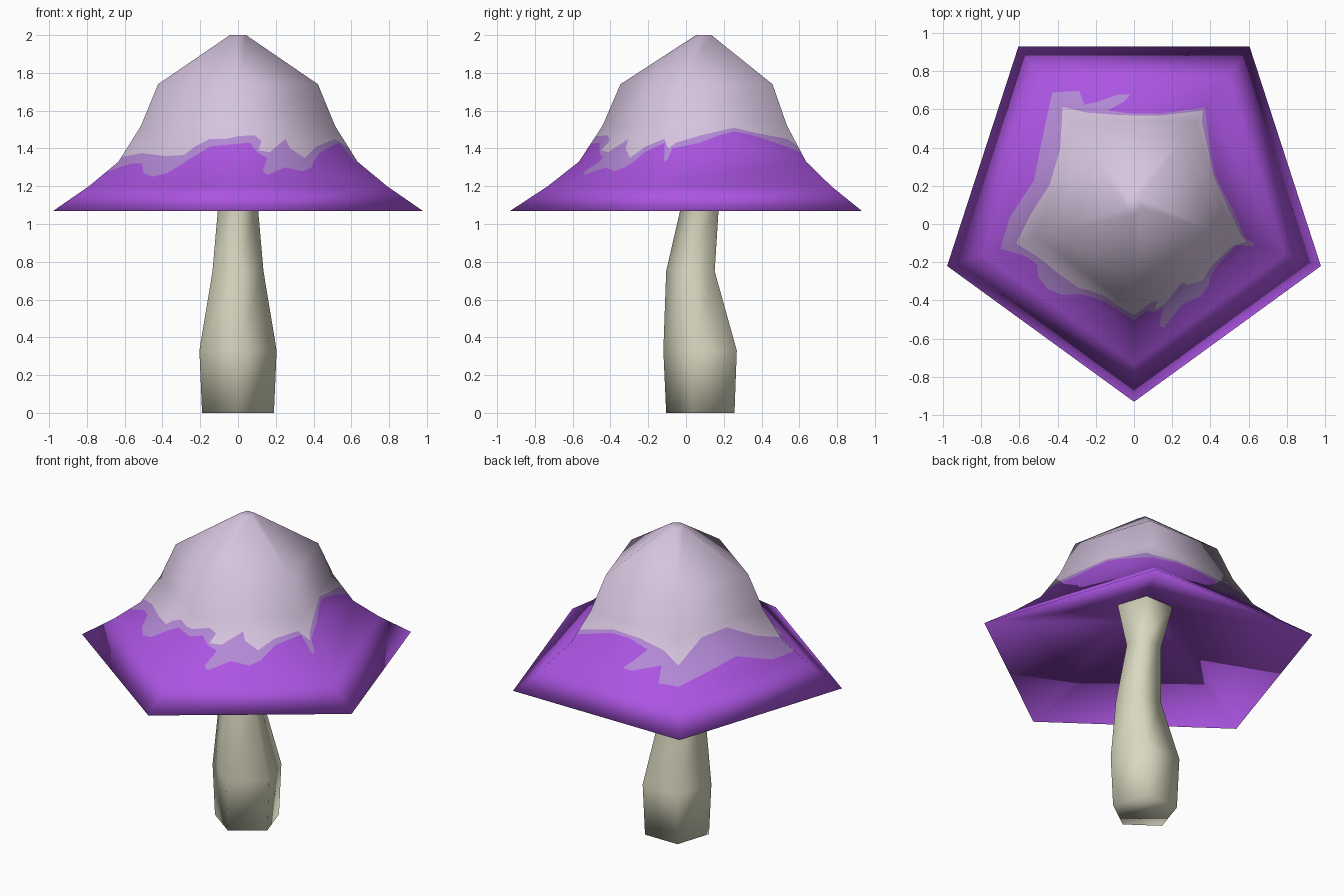
import bpy, bmesh, math
from mathutils import Vector
from mathutils.geometry import delaunay_2d_cdt

if "Cube" in bpy.data.objects:
    bpy.data.objects.remove(bpy.data.objects["Cube"])

SIDES = 5
CENTRE = 0.098


def material(name, colour):
    mat = bpy.data.materials.new(name)
    mat.use_nodes = True
    mat.diffuse_color = (*colour, 1)
    mat.node_tree.nodes["Principled BSDF"].inputs["Base Color"].default_value = (*colour, 1)
    return mat


purple = material("vivid purple", (0.41, 0.09, 0.76))
mauve = material("soft mauve", (0.45, 0.25, 0.67))
lilac = material("pale lilac", (0.67, 0.55, 0.73))
cream = material("cream stalk", (0.70, 0.69, 0.53))


def corner(k, radius, z, cy=CENTRE):
    """Corner k of a pentagon whose first corner points to the front."""
    a = math.tau * k / SIDES - math.pi / 2
    return Vector((radius * math.cos(a), cy + radius * math.sin(a), z))


def tube(rings):
    """Pentagonal tube through rings of (radius, z, centre y)."""
    bm = bmesh.new()
    loops = [[bm.verts.new(corner(k, *ring)) for k in range(SIDES)] for ring in rings]
    for low, high in zip(loops, loops[1:]):
        for k in range(SIDES):
            n = (k + 1) % SIDES
            bm.faces.new((low[k], low[n], high[n], high[k]))
    bm.faces.new(loops[-1])
    return bm, loops


def add_object(name, bm, materials):
    mesh = bpy.data.meshes.new(name)
    bm.to_mesh(mesh)
    bm.free()
    for mat in materials:
        mesh.materials.append(mat)
    mesh.shade_smooth()
    obj = bpy.data.objects.new(name, mesh)
    bpy.context.collection.objects.link(obj)
    return mesh


# Stalk: bent tube that flares into the cap
bm, loops = tube([(0.2, 0, 0.095), (0.215, 0.33, 0.095), (0.142, 0.75, 0.037),
                  (0.108, 1.12, 0.088), (0.175, 1.385, CENTRE)])
bm.faces.new(reversed(loops[0]))
add_object("stalk", bm, [cream])

# Cap profile from rim to tip, with the underside ring kept apart
profile = [(1.028, 1.07), (0.83, 1.2), (0.665, 1.33), (0.54, 1.52), (0.445, 1.74), (0.045, 2.0)]
under = (0.17, 1.38)
coarse, loops = tube([under] + profile)
coarse.normal_update()
normals = [[v.normal.copy() for v in loop] for loop in loops]
coarse.free()

# Edges of the dripping paint: (side number round the cap, height)
mauve_edge = [(0, 1.425), (.11, 1.43), (.17, 1.38), (.25, 1.35), (.19, 1.28), (.22, 1.26),
              (.37, 1.3), (.5, 1.28), (.58, 1.3), (.72, 1.38), (.94, 1.43), (.98, 1.33),
              (1.01, 1.34), (1.03, 1.4), (1.24, 1.43), (1.4, 1.47), (1.53, 1.49), (1.65, 1.475),
              (1.8, 1.44), (2, 1.38), (2.3, 1.44), (2.5, 1.44), (2.69, 1.41), (2.52, 1.29),
              (2.6, 1.29), (2.84, 1.35), (2.83, 1.27), (3, 1.28), (3.34, 1.31), (3.55, 1.33),
              (3.8, 1.27), (4, 1.275), (4.12, 1.32), (4.21, 1.32), (4.29, 1.27), (4.38, 1.25),
              (4.47, 1.27), (4.58, 1.34), (4.75, 1.41), (5, 1.425)]
lilac_edge = [(0, 1.465), (.16, 1.47), (.22, 1.44), (.18, 1.39), (.28, 1.38), (.45, 1.45),
              (.47, 1.4), (.57, 1.35), (.71, 1.41), (.92, 1.45), (1, 1.4), (1.05, 1.43),
              (1.25, 1.47), (1.53, 1.51), (1.72, 1.48), (1.95, 1.45), (2, 1.41), (2.3, 1.46),
              (2.6, 1.455), (2.85, 1.43), (3, 1.375), (3.26, 1.48), (3.55, 1.49), (3.8, 1.4),
              (4, 1.355), (4.16, 1.375), (4.37, 1.36), (4.53, 1.365), (4.61, 1.41),
              (4.73, 1.45), (4.88, 1.45), (5, 1.465)]


def above(u, z, edge):
    """True when a point of the unrolled cap lies above a paint edge."""
    hits = 0
    for (u0, z0), (u1, z1) in zip(edge, edge[1:]):
        if (u0 <= u) != (u1 <= u):
            hits += z0 + (z1 - z0) * (u - u0) / (u1 - u0) < z
    return hits % 2 == 1


def on_cap(u, z):
    """Position and blended normal of an unrolled cap point."""
    k = min(int(u), SIDES - 1)
    i = 0
    while i < len(profile) - 2 and z > profile[i + 1][1]:
        i += 1
    (r0, z0), (r1, z1) = profile[i], profile[i + 1]
    s, t, n = (z - z0) / (z1 - z0), u - k, (k + 1) % SIDES
    r = r0 + (r1 - r0) * s
    low, high = normals[i + 1], normals[i + 2]
    normal = low[k].lerp(low[n], t).lerp(high[k].lerp(high[n], t), s)
    return corner(k, r, z).lerp(corner(k + 1, r, z), t), normal.normalized()


# Unroll the cap, and cut it along its rings, corners and paint edges
points, cuts = [], []


def add_line(line):
    start = len(points)
    points.extend(Vector(p) for p in line)
    cuts.extend((i, i + 1) for i in range(start, len(points) - 1))


for _, z in profile:
    add_line([(k, z) for k in range(SIDES + 1)])
for k in range(SIDES + 1):
    add_line([(k, z) for _, z in profile])
add_line(mauve_edge)
add_line(lilac_edge)
flat, _, triangles, *_ = delaunay_2d_cdt(points, cuts, [], 0, 1e-5)

# Roll the cut cap up again and colour its faces
bm = bmesh.new()
made, cap_normals = {}, []


def cap_vert(u, z):
    key = (round(u, 4) % SIDES, round(z, 4))
    if key not in made:
        place, normal = on_cap(u, z)
        made[key] = bm.verts.new(place)
        cap_normals.append(normal)
    return made[key]


for tri in triangles:
    ring = [cap_vert(*flat[i]) for i in tri]
    if len(set(ring)) < 3 or bm.faces.get(ring):
        continue
    u, z = sum((flat[i] for i in tri), Vector((0, 0))) / 3
    face = bm.faces.new(ring)
    face.material_index = 2 if above(u, z, lilac_edge) else int(above(u, z, mauve_edge))

# Flat tip and hollow underside
tip = bm.faces.new([cap_vert(k, profile[-1][1]) for k in range(SIDES)])
tip.material_index = 2
inner = [bm.verts.new(corner(k, *under)) for k in range(SIDES)]
cap_normals.extend(normals[0])
for k in range(SIDES):
    n = (k + 1) % SIDES
    rim_z = profile[0][1]
    bm.faces.new((inner[k], inner[n], cap_vert(n, rim_z), cap_vert(k, rim_z)))
mesh = add_object("cap", bm, [purple, mauve, lilac])
mesh.normals_split_custom_set_from_vertices(cap_normals)
